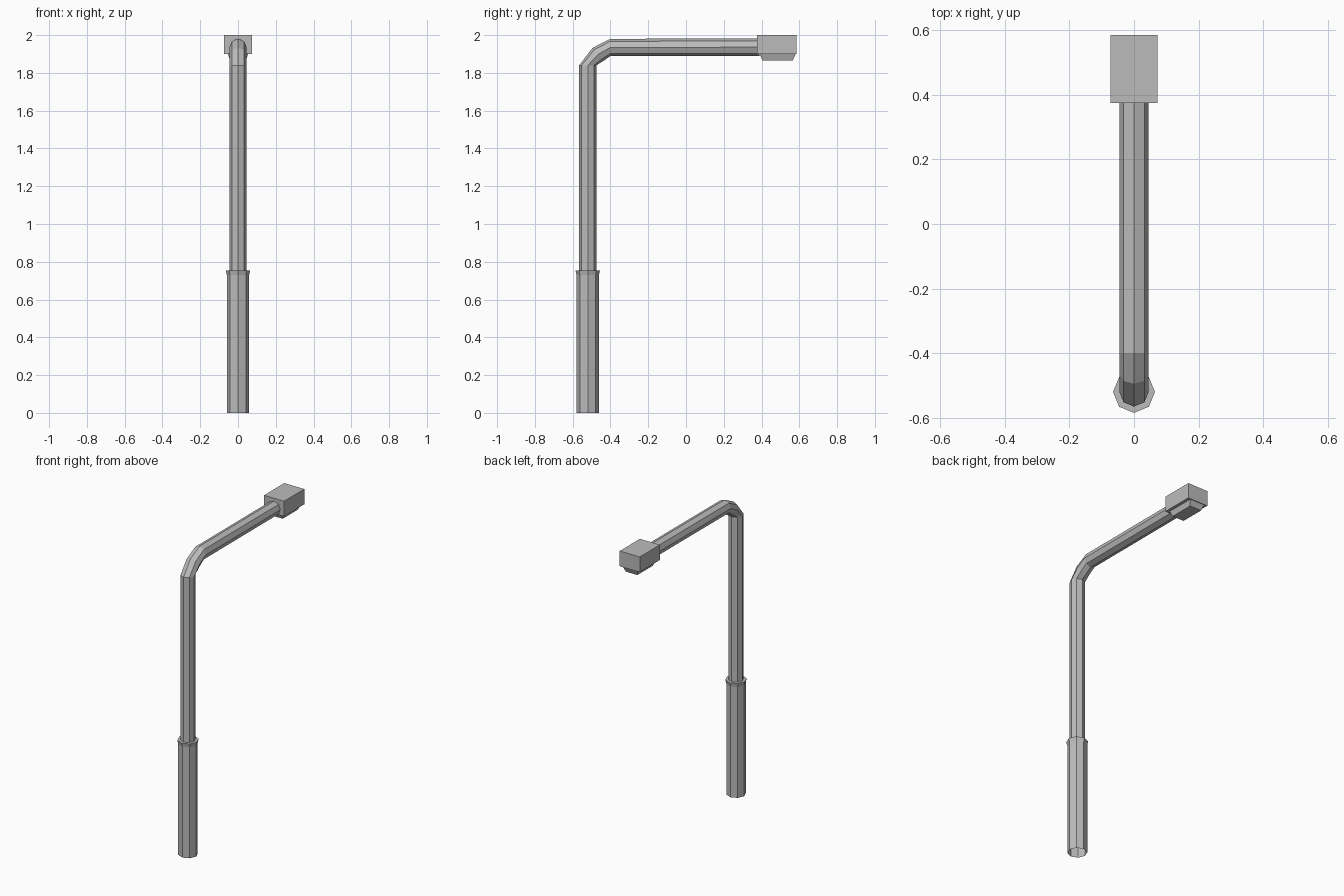
import bpy, bmesh, math
from mathutils import Vector

if "Cube" in bpy.data.objects:
    bpy.data.objects.remove(bpy.data.objects["Cube"], do_unlink=True)

GREY = (0.5, 0.5, 0.5, 1)
metal = bpy.data.materials.new("grey_metal")
metal.use_nodes = True
metal.diffuse_color = GREY
metal.node_tree.nodes["Principled BSDF"].inputs["Base Color"].default_value = GREY

SIDES = 8
POLE_Y = -0.52


def finish(name, bm, fix_normals=True):
    if fix_normals:
        bmesh.ops.recalc_face_normals(bm, faces=bm.faces)
    mesh = bpy.data.meshes.new(name)
    bm.to_mesh(mesh)
    bm.free()
    mesh.materials.append(metal)
    obj = bpy.data.objects.new(name, mesh)
    bpy.context.collection.objects.link(obj)
    return obj


def tube(name, stations, cap_end=False):
    """Loft octagons; each station is (y, z, radius, tilt in degrees)."""
    bm = bmesh.new()
    rings = []
    for y, z, radius, tilt in stations:
        t = math.radians(tilt)
        outward = Vector((0, -math.cos(t), math.sin(t)))
        ring = []
        for i in range(SIDES):
            a = math.tau * i / SIDES
            offset = Vector((math.sin(a), 0, 0)) + outward * math.cos(a)
            ring.append(bm.verts.new(Vector((0, y, z)) + offset * radius))
        rings.append(ring)
    for low, high in zip(rings, rings[1:]):
        for i in range(SIDES):
            j = (i + 1) % SIDES
            bm.faces.new((low[i], low[j], high[j], high[i]))
    if cap_end:
        bm.faces.new(rings[-1])
    return finish(name, bm)


def tapered_box(name, centre_y, bottom, top):
    """Box between two rectangles, each (z, half width, half depth)."""
    bm = bmesh.new()
    bmesh.ops.create_cube(bm, size=2)
    for v in bm.verts:
        z, half_x, half_y = top if v.co.z > 0 else bottom
        v.co = (v.co.x * half_x, centre_y + v.co.y * half_y, z)
    return finish(name, bm)


# Base sleeve, open underneath, with a flared collar
tube("base_sleeve", [(POLE_Y, 0, 0.059, 0), (POLE_Y, 0.73, 0.059, 0),
                     (POLE_Y, 0.755, 0.065, 0)], cap_end=True)

# Pole bending into the horizontal arm
R = 0.0455
tube("pole_and_arm", [(POLE_Y, 0.74, R, 0), (POLE_Y, 1.84, R, 0),
                      (-0.463, 1.9, R, 45), (-0.4, 1.935, R, 90),
                      (0.39, 1.936, R, 90)])

# Lamp housing and the lens below it
tapered_box("lamp_housing", 0.48, (1.9, 0.073, 0.105), (2.0, 0.073, 0.105))
tapered_box("lamp_lens", 0.485, (1.865, 0.042, 0.08), (1.902, 0.054, 0.096))
